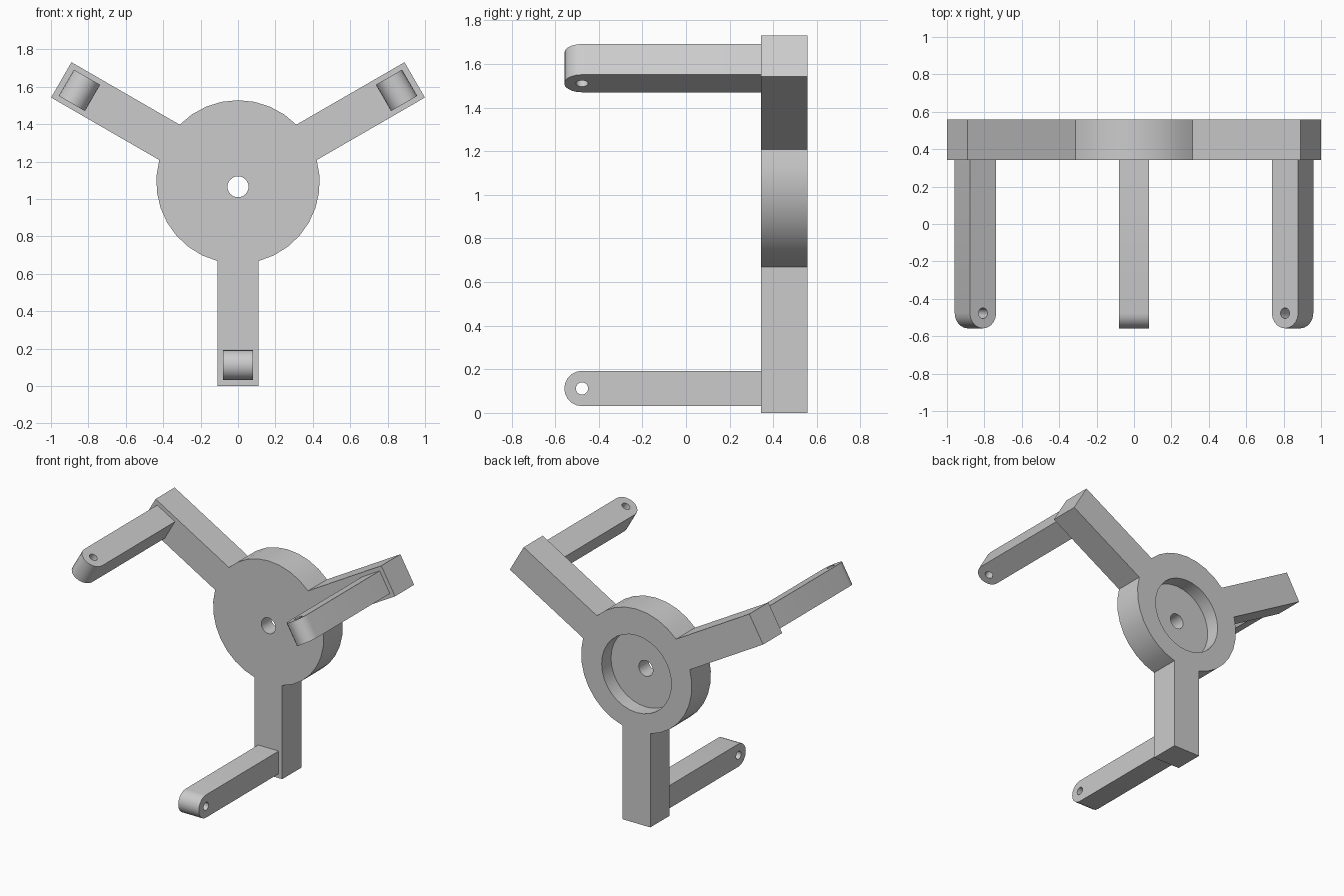
import bpy
import bmesh
from math import sin, cos, asin, pi, radians
from mathutils import Matrix, Vector

cube = bpy.data.objects.get("Cube")
if cube:
    bpy.data.objects.remove(cube)

CENTRE_Z = 1.091           # hub axis, also arm length
HUB_R, ARM_HALF = 0.437, 0.109
BACK, FACE, TIP = 0.558, 0.343, -0.558
PEG_HALF, PEG_RADIUS = 0.081, 0.979
BORE_Z = 1.065             # bore and recess sit slightly low in the hub

grey = bpy.data.materials.new("Light grey")
grey.use_nodes = True
colour = (0.6, 0.6, 0.6, 1)
grey.diffuse_color = colour
grey.node_tree.nodes["Principled BSDF"].inputs["Base Color"].default_value = colour


def prism(name, outline, depth):
    """Extrude a closed outline of 3D points along the depth vector."""
    bm = bmesh.new()
    base = bm.faces.new([bm.verts.new(p) for p in outline])
    new = bmesh.ops.extrude_face_region(bm, geom=[base], use_keep_orig=True)
    verts = [v for v in new["geom"] if isinstance(v, bmesh.types.BMVert)]
    bmesh.ops.translate(bm, verts=verts, vec=depth)
    bmesh.ops.recalc_face_normals(bm, faces=bm.faces)
    mesh = bpy.data.meshes.new(name)
    bm.to_mesh(mesh)
    bm.free()
    mesh.materials.append(grey)
    obj = bpy.data.objects.new(name, mesh)
    bpy.context.collection.objects.link(obj)
    return obj


def ring(radius, steps):
    return [(radius * cos(2 * pi * i / steps), radius * sin(2 * pi * i / steps))
            for i in range(steps)]


def cut(obj, cutter):
    """Subtract the cutter, then discard it."""
    cutter.hide_render = True
    mod = obj.modifiers.new("Cut", "BOOLEAN")
    mod.operation, mod.solver, mod.object = "DIFFERENCE", "EXACT", cutter
    graph = bpy.context.evaluated_depsgraph_get()
    mesh = bpy.data.meshes.new_from_object(obj.evaluated_get(graph))
    obj.modifiers.clear()
    obj.data = mesh
    bpy.data.objects.remove(cutter)


# Three-armed bracket: arm ends joined by arcs of the hub
outline = []
spread = asin(ARM_HALF / HUB_R)
for k in range(3):
    a = radians(-90 + 120 * k)
    along, side = Vector((cos(a), sin(a))), Vector((-sin(a), cos(a)))
    outline += [along * CENTRE_Z - side * ARM_HALF, along * CENTRE_Z + side * ARM_HALF]
    start, sweep = a + spread, radians(120) - 2 * spread
    for i in range(9):
        t = start + sweep * i / 8
        outline.append(Vector((cos(t), sin(t))) * HUB_R)
bracket = prism("three_arm_bracket",
                [(p.x, FACE, p.y + CENTRE_Z) for p in outline], (0, BACK - FACE, 0))

# Rear recess and through bore
cut(bracket, prism("recess_cutter",
                   [(x, BACK - 0.105, z + BORE_Z) for x, z in ring(0.275, 32)], (0, 0.3, 0)))
cut(bracket, prism("bore_cutter",
                   [(x, FACE - 0.1, z + BORE_Z) for x, z in ring(0.056, 32)], (0, 0.5, 0)))
parts = [bracket]

# Round-ended pegs, built at the lower arm and turned about the hub axis
for k, name in enumerate(("lower_peg", "left_peg", "right_peg")):
    z0, y0 = CENTRE_Z - PEG_RADIUS, TIP + PEG_HALF
    side = [(-PEG_HALF, FACE, z0 + PEG_HALF)]
    for i in range(11):
        t = pi * i / 10
        side.append((-PEG_HALF, y0 - PEG_HALF * sin(t), z0 + PEG_HALF * cos(t)))
    side.append((-PEG_HALF, FACE, z0 - PEG_HALF))
    peg = prism(name, side, (2 * PEG_HALF, 0, 0))
    cut(peg, prism("pin_hole_cutter",
                   [(-0.2, y + y0, z + z0) for y, z in ring(0.028, 20)], (0.4, 0, 0)))
    axis = Vector((0, 0, CENTRE_Z))
    turn = Matrix.Rotation(radians(-120 * k), 4, "Y")
    peg.data.transform(Matrix.Translation(axis) @ turn @ Matrix.Translation(-axis))
    parts.append(peg)

# Smooth the curved walls, keep the corners sharp
bpy.ops.object.select_all(action="DESELECT")
for obj in parts:
    obj.select_set(True)
bpy.context.view_layer.objects.active = bracket
bpy.ops.object.shade_smooth_by_angle(angle=radians(30))
